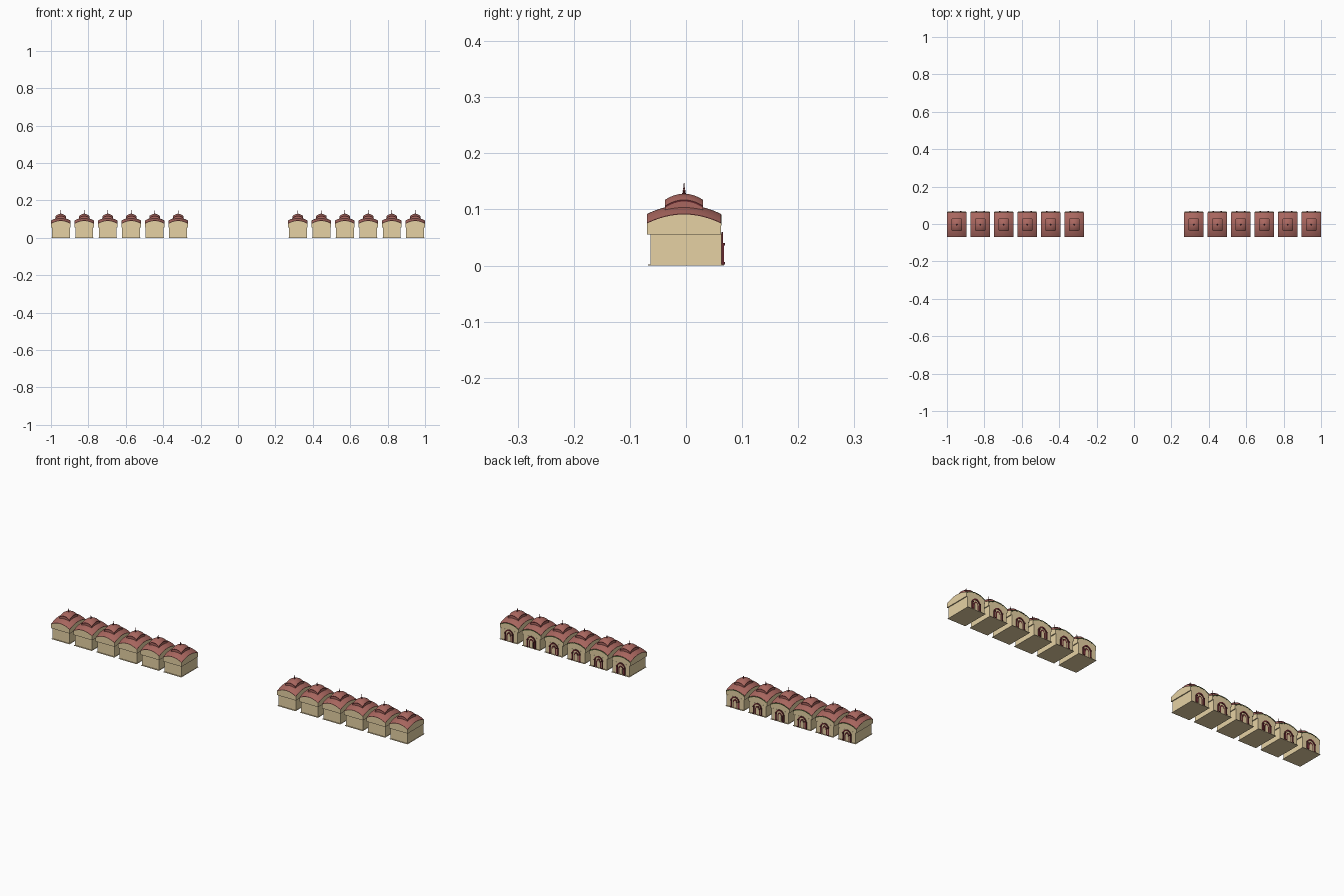
import bpy, bmesh, math
from mathutils import Matrix, Vector

cube = bpy.data.objects.get("Cube")
if cube:
    bpy.data.objects.remove(cube, do_unlink=True)


def material(name, rgb):
    m = bpy.data.materials.new(name)
    m.use_nodes = True
    m.diffuse_color = (*rgb, 1)
    m.node_tree.nodes["Principled BSDF"].inputs["Base Color"].default_value = (*rgb, 1)
    return m


SAND = material("sandstone", (0.79, 0.64, 0.37))
ROSE = material("rose_roof", (0.40, 0.135, 0.115))
MAROON = material("dark_maroon", (0.13, 0.022, 0.026))
CRIMSON = material("crimson_trim", (0.27, 0.045, 0.06))
GREEN = material("olive_green", (0.10, 0.14, 0.05))

ROOF_Y = -0.0035       # roof centre, slightly forward of the body
FACADE = 0.063         # wall that carries the doorway
parts = []


def finish(name, bm, mats, smooth=False):
    bmesh.ops.recalc_face_normals(bm, faces=bm.faces[:])
    mesh = bpy.data.meshes.new(name)
    bm.to_mesh(mesh)
    bm.free()
    for m in mats:
        mesh.materials.append(m)
    ob = bpy.data.objects.new(name, mesh)
    bpy.context.collection.objects.link(ob)
    if smooth:
        bpy.ops.object.select_all(action='DESELECT')
        ob.select_set(True)
        bpy.context.view_layer.objects.active = ob
        bpy.ops.object.shade_smooth_by_angle(angle=math.radians(30))
    parts.append(ob)


def boxes(name, spans, mat):
    bm = bmesh.new()
    for lo, hi in spans:
        lo, hi = Vector(lo), Vector(hi)
        mat4 = Matrix.Translation((lo + hi) / 2) @ Matrix.Diagonal((*(hi - lo), 1))
        bmesh.ops.create_cube(bm, size=1, matrix=mat4)
    finish(name, bm, [mat])


def curved_tier(name, hx, hy, base, peak, drop, band, mats):
    """Vaulted top, a thin trim band under the arched eaves, then a skirt."""
    bm = bmesh.new()
    bmesh.ops.create_grid(bm, x_segments=12, y_segments=12, size=1)
    for v in bm.verts:
        x, y = v.co.x, v.co.y
        v.co = (x * hx, y * hy + ROOF_Y, peak - drop * (x * x + y * y))
    for index in (1, 2):
        old = set(bm.faces)
        rim = [e for e in bm.edges if e.is_boundary]
        for v in bmesh.ops.extrude_edge_only(bm, edges=rim)["geom"]:
            if isinstance(v, bmesh.types.BMVert):
                v.co.z = v.co.z - band if index == 1 else base
        for f in set(bm.faces) - old:
            f.material_index = index
    caps = bmesh.ops.holes_fill(bm, edges=[e for e in bm.edges if e.is_boundary], sides=0)
    for f in caps["faces"]:
        f.material_index = 2
    finish(name, bm, mats, smooth=True)


def arch(w, spring, top, n=7):
    """Pointed arch outline from the left foot to the right foot."""
    left = [(-w, 0.002)]
    for i in range(n + 1):
        t = i / n * math.pi / 2
        left.append((-w * math.cos(t), spring + (top - spring) * math.sin(t) ** 1.3))
    return left + [(-x, z) for x, z in reversed(left[:-1])]


def eave_line(offset, n=12):
    """Points that follow the arched eave above the doorway."""
    steps = [2 * i / n - 1 for i in range(n + 1)]
    return [(u * 0.051, 0.092 - 0.016 * u * u - offset) for u in steps]


def extrude_y(bm, depth):
    geom = bmesh.ops.extrude_face_region(bm, geom=bm.faces[:])["geom"]
    verts = [g for g in geom if isinstance(g, bmesh.types.BMVert)]
    bmesh.ops.translate(bm, verts=verts, vec=(0, depth, 0))


def strip(name, outer, inner, y, depth, mat):
    """Solid band between two outlines of equal length."""
    bm = bmesh.new()
    a = [bm.verts.new((x, y, z)) for x, z in outer]
    b = [bm.verts.new((x, y, z)) for x, z in inner]
    for i in range(len(a) - 1):
        bm.faces.new((a[i], a[i + 1], b[i + 1], b[i]))
    extrude_y(bm, depth)
    finish(name, bm, [mat])


def arch_panel(name, outline, y, depth, mat):
    bm = bmesh.new()
    bm.faces.new([bm.verts.new((x, y, z)) for x, z in outline])
    extrude_y(bm, depth)
    finish(name, bm, [mat])


# Plinth and walls
boxes("plinth", [((-0.05, -0.068, 0), (0.05, 0.068, 0.002))], SAND)
boxes("walls", [((-0.048, -FACADE, 0.002), (0.048, FACADE, 0.057))], SAND)

# Two vaulted roof tiers
curved_tier("lower_roof", 0.0525, 0.066, 0.0555, 0.108, 0.016, 0.001,
            [ROSE, MAROON, SAND])
curved_tier("upper_roof", 0.028, 0.034, 0.097, 0.128, 0.011, 0.003,
            [ROSE, MAROON, ROSE])

# Green moulding on the eave above the doorway
strip("eave_moulding", eave_line(0.001), eave_line(0.005), 0.062, 0.0015, GREEN)

# Finial of stacked discs and a spike
bm = bmesh.new()
for r1, r2, z1, z2 in ((0.004, 0.003, 0.126, 0.130), (0.0015, 0.003, 0.130, 0.133),
                       (0.003, 0.001, 0.133, 0.136), (0.0022, 0.0008, 0.136, 0.140),
                       (0.0012, 0.0002, 0.140, 0.149)):
    bmesh.ops.create_cone(bm, cap_ends=True, segments=10, radius1=r1, radius2=r2,
                          depth=z2 - z1,
                          matrix=Matrix.Translation((0, ROOF_Y, (z1 + z2) / 2)))
finish("finial", bm, [MAROON], smooth=True)

# Arched doorway: dark surround, dark niche and pale leaf
strip("door_arch", arch(0.025, 0.036, 0.060), arch(0.019, 0.034, 0.053),
      FACADE, 0.003, MAROON)
arch_panel("door_niche", arch(0.013, 0.030, 0.046), FACADE, 0.001, MAROON)
arch_panel("door_leaf", arch(0.008, 0.026, 0.038), FACADE, 0.002, SAND)

# Pilasters with dark capitals and feet on both sides of the door
columns, trims = [], []
for s in (-1, 1):
    x = s * 0.021
    columns.append(((x - 0.0025, FACADE, 0.002), (x + 0.0025, 0.068, 0.036)))
    for z in (0.002, 0.036):
        trims.append(((x - 0.0035, FACADE, z), (x + 0.0035, 0.0695, z + 0.004)))
boxes("door_pilasters", columns, CRIMSON)
boxes("pilaster_trims", trims, MAROON)

# Repeat the shrine in two rows of six
centres = [s * (0.32 + i * 0.1255) for s in (-1, 1) for i in range(6)]
for part in parts[:]:
    for n, x in enumerate(centres):
        ob = part if n == 0 else part.copy()
        if n:
            bpy.context.collection.objects.link(ob)
        ob.location.x = x
